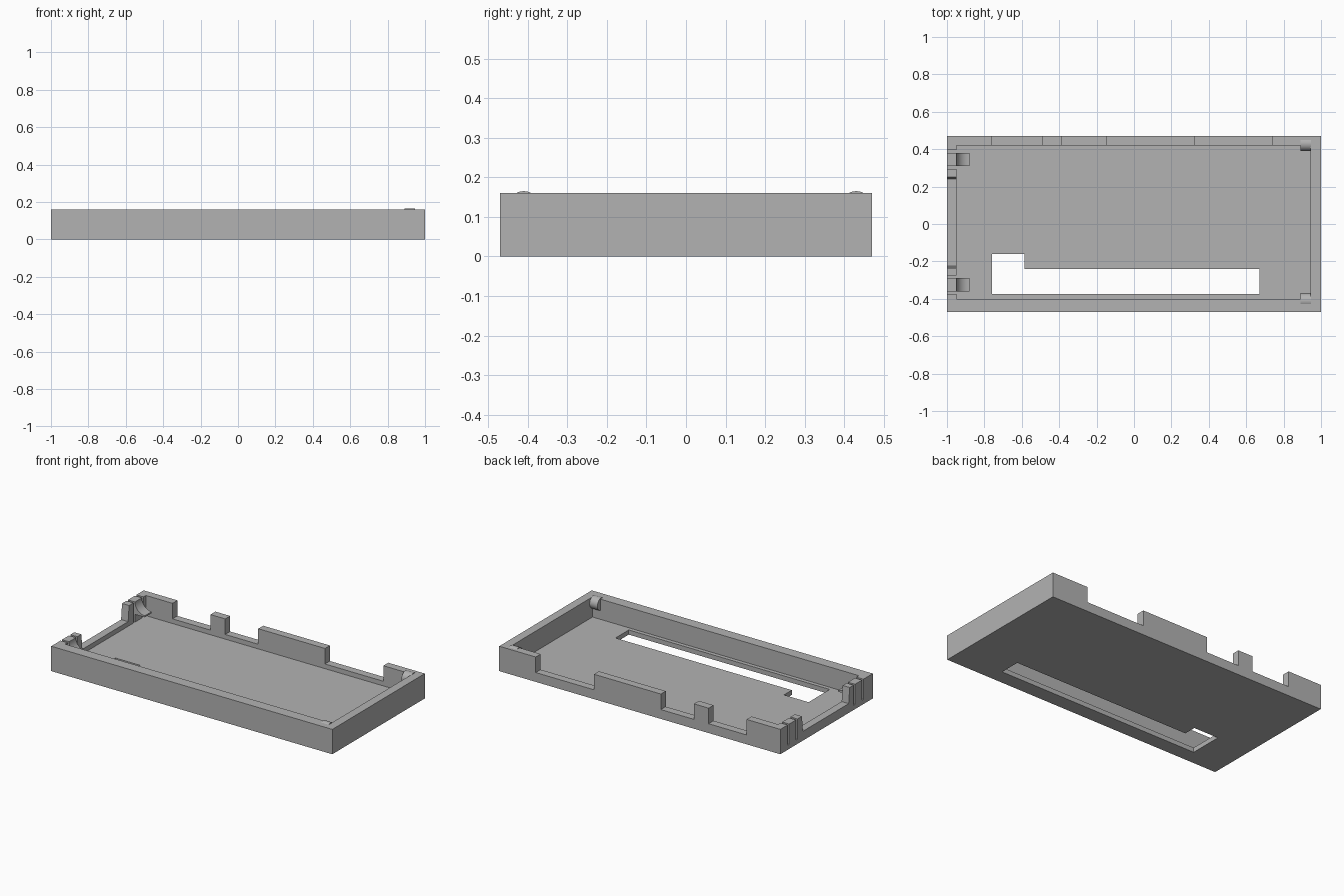
import bpy, bmesh, math
from mathutils import Vector

if "Cube" in bpy.data.objects:
    bpy.data.objects.remove(bpy.data.objects["Cube"], do_unlink=True)

grey = bpy.data.materials.new("plain grey plastic")
grey.use_nodes = True
grey.diffuse_color = (0.45, 0.45, 0.45, 1)
grey.node_tree.nodes["Principled BSDF"].inputs["Base Color"].default_value = (0.45, 0.45, 0.45, 1)

TOP, LOW, FLOOR = 0.16, 0.06, 0.03


def prism(name, outline, axis, start, end):
    """Extrude a 2D outline along an axis from start to end."""
    place = {"x": lambda u, v: (start, u, v),
             "y": lambda u, v: (u, start, v),
             "z": lambda u, v: (u, v, start)}[axis]
    direction = Vector([float(axis == a) for a in "xyz"]) * (end - start)
    bm = bmesh.new()
    face = bm.faces.new([bm.verts.new(place(u, v)) for u, v in outline])
    made = bmesh.ops.extrude_face_region(bm, geom=[face])["geom"]
    bmesh.ops.translate(bm, vec=direction,
                        verts=[g for g in made if isinstance(g, bmesh.types.BMVert)])
    bmesh.ops.recalc_face_normals(bm, faces=bm.faces)
    mesh = bpy.data.meshes.new(name)
    bm.to_mesh(mesh)
    bm.free()
    mesh.materials.append(grey)
    obj = bpy.data.objects.new(name, mesh)
    bpy.context.collection.objects.link(obj)
    return obj


def rect(u0, u1, v0, v1):
    return [(u0, v0), (u1, v0), (u1, v1), (u0, v1)]


def smooth(obj):
    bpy.ops.object.select_all(action="DESELECT")
    obj.select_set(True)
    bpy.context.view_layer.objects.active = obj
    bpy.ops.object.shade_smooth_by_angle()


def notched(start, end, notches):
    """Wall outline with notches (left, right, depth height, side slope)."""
    pts = [(start, 0), (start, TOP)]
    for a, b, z, slope in notches:
        pts += [(a, TOP), (a + slope, z), (b - slope, z), (b, TOP)]
    return pts + [(end, TOP), (end, 0)]


# Floor with an L-shaped slot
floor = prism("floor", rect(-0.95, 0.95, -0.40, 0.42), "z", 0, FLOOR)
slot = prism("slot_cutter", [(-0.76, -0.375), (0.67, -0.375), (0.67, -0.24),
                             (-0.585, -0.24), (-0.585, -0.16), (-0.76, -0.16)],
             "z", -0.1, 0.1)
slot.hide_render = True
cut = floor.modifiers.new("slot", "BOOLEAN")
cut.operation, cut.solver, cut.object = "DIFFERENCE", "EXACT", slot
bpy.context.view_layer.objects.active = floor
bpy.ops.object.modifier_apply(modifier=cut.name)
bpy.data.objects.remove(slot, do_unlink=True)

# Plain front and left walls
prism("front_wall", rect(-1, 1, 0, TOP), "y", -0.47, -0.40)
prism("left_wall", rect(-0.40, 0.42, 0, TOP), "x", 0.945, 1)

# Back wall with three connector openings
prism("back_wall", notched(-1, 1, [(-0.76, -0.49, LOW, 0), (-0.385, -0.15, LOW, 0),
                                   (0.325, 0.74, LOW, 0)]), "y", 0.42, 0.47)

# Right wall: wide opening and thin slits that free the two clips
prism("right_wall", notched(-0.40, 0.42, [
    (-0.375, -0.36, FLOOR, 0), (-0.29, -0.275, FLOOR, 0),
    (-0.235, 0.25, LOW, 0.01),
    (0.295, 0.31, FLOOR, 0), (0.38, 0.395, FLOOR, 0)]), "x", -1, -0.95)

# Snap hooks with a concave lead-in on the two clips
R = 0.07
curve = [(-0.88 - R * math.cos(t), TOP - R * math.sin(t))
         for t in [math.pi / 2 * i / 12 for i in range(13)]]
for name, y in (("front_clip_hook", -0.36), ("back_clip_hook", 0.31)):
    smooth(prism(name, curve + [(-0.88, 0.08), (-0.95, 0.08)], "y", y, y + 0.07))

# Round catches in the two left corners
for name, y in (("front_catch", -0.41), ("back_catch", 0.43)):
    ring = [(y + 0.04 * math.cos(t), 0.125 + 0.04 * math.sin(t))
            for t in [math.tau * i / 32 for i in range(32)]]
    smooth(prism(name, ring, "x", 0.89, 0.947))
